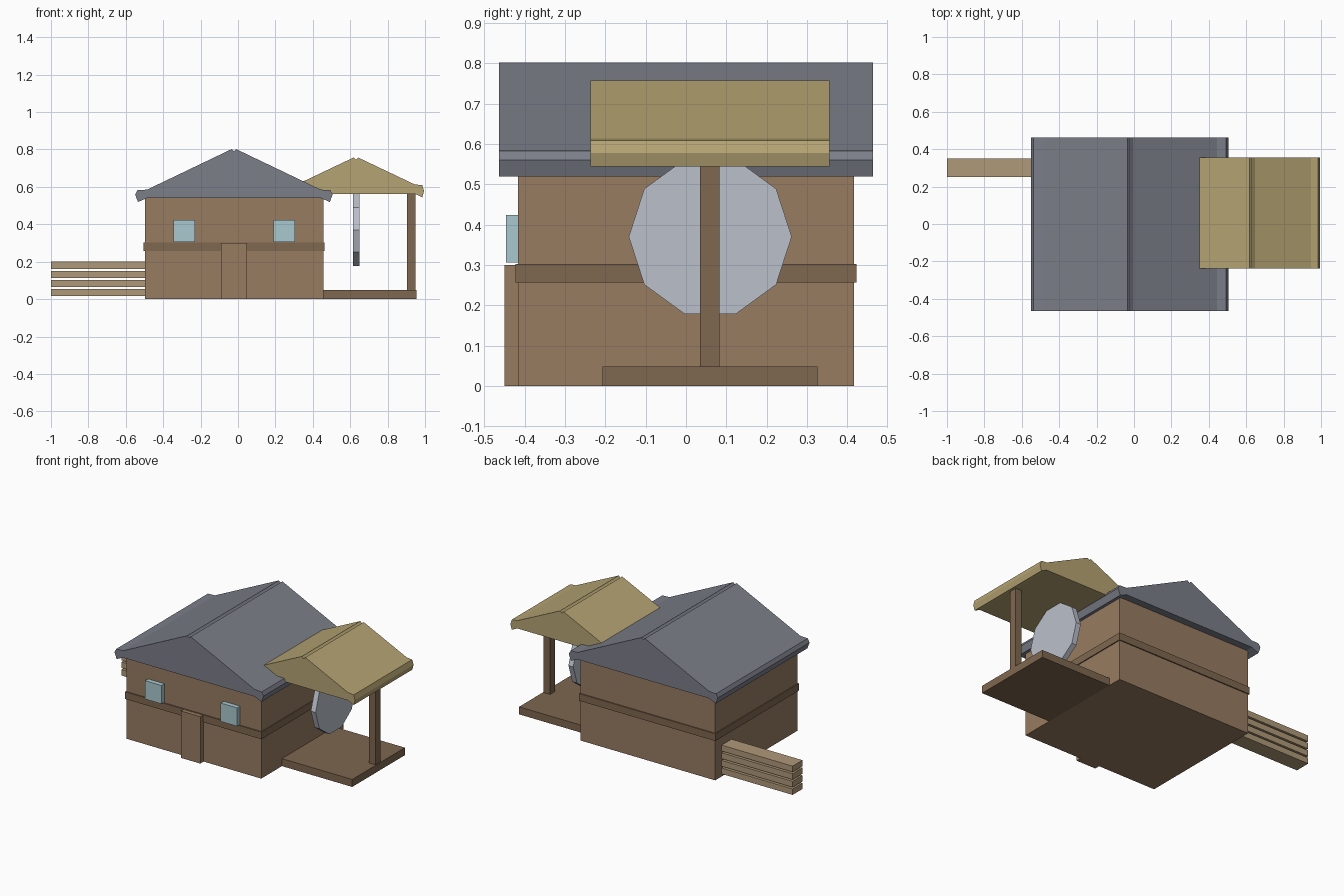
import bpy, bmesh, math
from mathutils import Matrix

if "Cube" in bpy.data.objects:
    bpy.data.objects.remove(bpy.data.objects["Cube"])


def material(name, rgb):
    m = bpy.data.materials.new(name)
    m.diffuse_color = (*rgb, 1)
    m.use_nodes = True
    m.node_tree.nodes["Principled BSDF"].inputs["Base Color"].default_value = m.diffuse_color
    return m


WALL = material("wall_brown", (0.31, 0.20, 0.12))
TRIM = material("trim_brown", (0.21, 0.135, 0.08))
SLATE = material("slate", (0.20, 0.21, 0.25))
STRAW = material("straw", (0.46, 0.37, 0.17))
PLANK = material("plank", (0.43, 0.32, 0.19))
GLASS = material("glass", (0.40, 0.58, 0.62))
STONE = material("pale_grey", (0.50, 0.53, 0.60))


def finish(name, bm, mat):
    bmesh.ops.recalc_face_normals(bm, faces=bm.faces)
    me = bpy.data.meshes.new(name)
    bm.to_mesh(me)
    bm.free()
    me.materials.append(mat)
    ob = bpy.data.objects.new(name, me)
    bpy.context.collection.objects.link(ob)
    return ob


def box(name, x, y, z, mat):
    """Box from (min, max) pairs on each axis."""
    bm = bmesh.new()
    bmesh.ops.create_cube(bm, size=1)
    for v in bm.verts:
        v.co = [r[0] if c < 0 else r[1] for c, r in zip(v.co, (x, y, z))]
    return finish(name, bm, mat)


def gable_roof(name, cx, half, y0, y1, mat):
    """Mirror half a gable profile about x = cx and extrude it along y."""
    ring = half + [(-x, z) for x, z in reversed(half[:-1])]
    bm = bmesh.new()
    face = bm.faces.new([bm.verts.new((cx + x, y0, z)) for x, z in ring])
    ext = bmesh.ops.extrude_face_region(bm, geom=[face])
    for v in ext["geom"]:
        if isinstance(v, bmesh.types.BMVert):
            v.co.y = y1
    return finish(name, bm, mat)


# House walls and belt
box("house_walls", (-0.498, 0.456), (-0.416, 0.416), (0, 0.545), WALL)
box("belt_course", (-0.504, 0.462), (-0.423, 0.423), (0.256, 0.302), TRIM)

# Door and windows
box("door", (-0.09, 0.048), (-0.45, -0.41), (0, 0.30), WALL)
for side, x in (("left", -0.346), ("right", 0.19)):
    box(side + "_window", (x, x + 0.116), (-0.446, -0.41), (0.306, 0.424), GLASS)

# Roofs, half profile from inner eave round to the ridge groove
gable_roof("main_roof", -0.022,
           [(0.465, 0.54), (0.513, 0.519), (0.528, 0.56), (0.515, 0.583),
            (0.465, 0.585), (0.012, 0.802), (0, 0.79)],
           -0.464, 0.463, SLATE)
gable_roof("porch_roof", 0.63,
           [(0.315, 0.563), (0.355, 0.544), (0.365, 0.578), (0.355, 0.609),
            (0.315, 0.613), (0.012, 0.757), (0, 0.745)],
           -0.237, 0.355, STRAW)

# Porch floor and post
box("porch_floor", (0.44, 0.954), (-0.207, 0.326), (0, 0.048), TRIM)
box("porch_post", (0.904, 0.95), (0.035, 0.083), (0.045, 0.565), TRIM)

# Ten-sided hanging wheel
bm = bmesh.new()
bmesh.ops.create_cone(bm, cap_ends=True, segments=10, radius1=0.202, radius2=0.202, depth=0.034)
# put a corner exactly on +y, then turn the axis to x
a = max(bm.verts, key=lambda v: v.co.y).co
spin = math.pi / 2 - math.atan2(a.y, a.x)
bmesh.ops.transform(bm, verts=bm.verts, matrix=Matrix.Translation((0.632, 0.06, 0.37))
                    @ Matrix.Rotation(math.pi / 2, 4, 'Y') @ Matrix.Rotation(spin, 4, 'Z'))
finish("wheel", bm, STONE)

# Stacked side planks
for i in range(4):
    z = 0.016 + i * 0.0487
    box(f"side_plank_{i + 1}", (-1.0, -0.49), (0.25, 0.35), (z, z + 0.038), PLANK)
